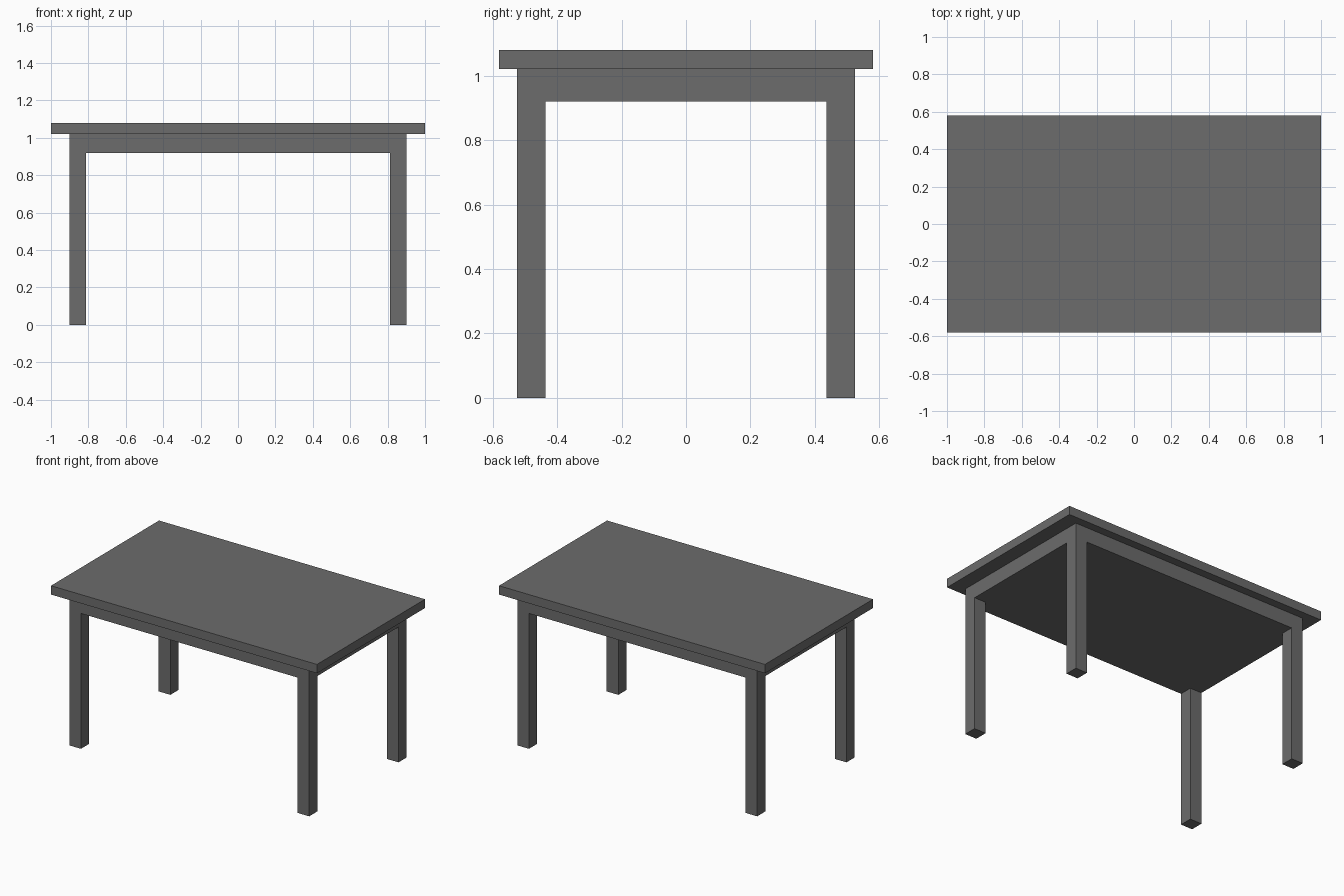
import bpy
import bmesh
from mathutils import Vector

if "Cube" in bpy.data.objects:
    bpy.data.objects.remove(bpy.data.objects["Cube"])

# Dark grey finish shared by all parts
dark = bpy.data.materials.new("dark_grey")
dark.diffuse_color = (0.15, 0.15, 0.15, 1)
dark.use_nodes = True
dark.node_tree.nodes["Principled BSDF"].inputs["Base Color"].default_value = dark.diffuse_color


def box(name, lo, hi):
    """Axis-aligned box between two corners."""
    lo, hi = Vector(lo), Vector(hi)
    bm = bmesh.new()
    bmesh.ops.create_cube(bm, size=1)
    for v in bm.verts:
        v.co = Vector([(lo[i] + hi[i]) / 2 + v.co[i] * (hi[i] - lo[i]) for i in range(3)])
    mesh = bpy.data.meshes.new(name)
    bm.to_mesh(mesh)
    bm.free()
    mesh.materials.append(dark)
    obj = bpy.data.objects.new(name, mesh)
    bpy.context.collection.objects.link(obj)
    return obj


X, Y = 0.902, 0.524      # outer faces of the frame
LEG = 0.088              # leg thickness
APRON_Z, TOP_Z = 0.92, 1.02

# Overhanging table top
box("table_top", (-1, -0.58, TOP_Z), (1, 0.58, 1.08))

# Solid apron block, flush with the outside of the legs
box("apron", (-X, -Y, APRON_Z), (X, Y, TOP_Z))

# One leg, mirrored to all four corners
legs = box("legs", (X - LEG, Y - LEG, 0), (X, Y, APRON_Z))
mirror = legs.modifiers.new("mirror", 'MIRROR')
mirror.use_axis = (True, True, False)
